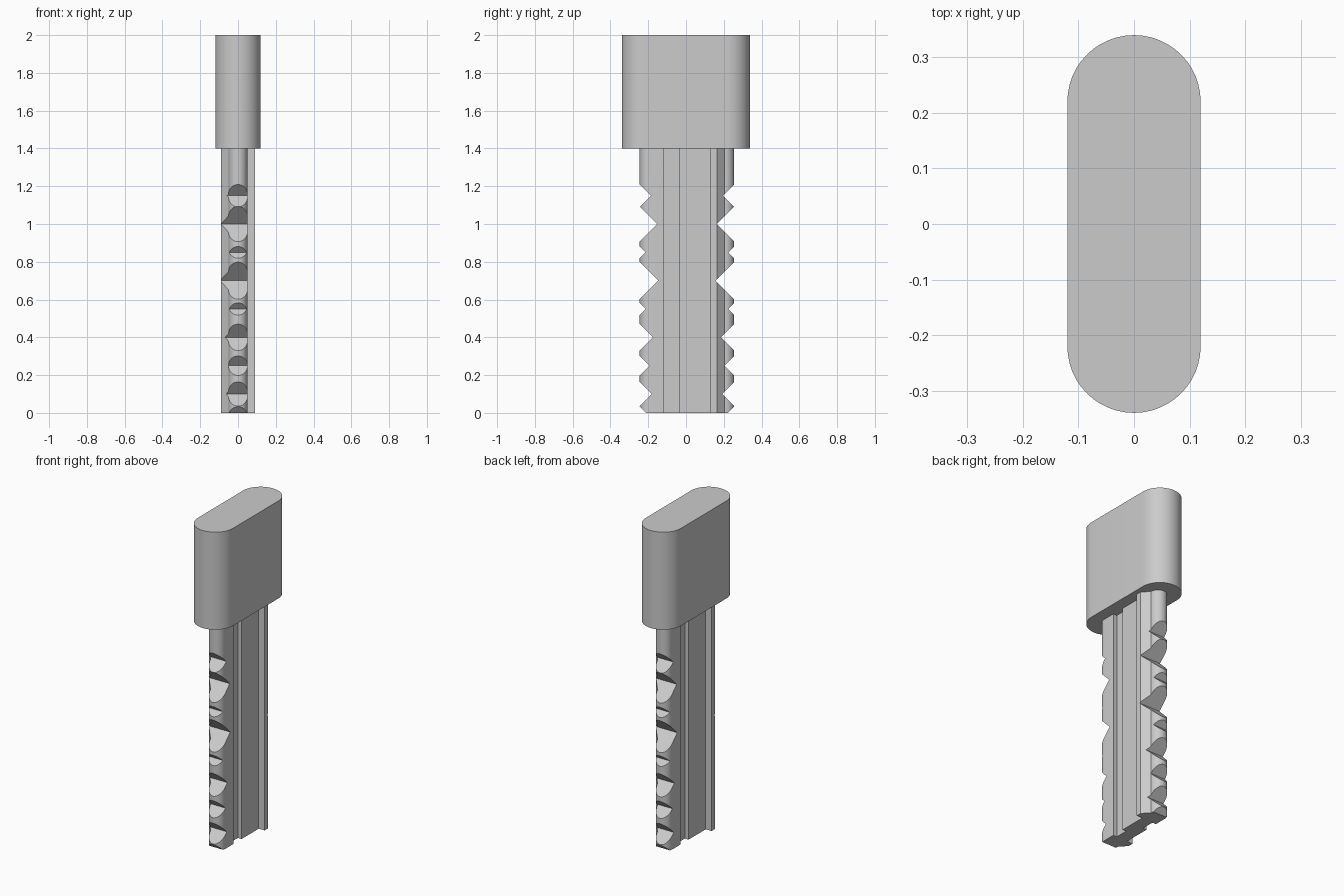
import bpy
import bmesh
from math import pi, cos, sin, radians
from mathutils import Vector

default = bpy.data.objects.get("Cube")
if default:
    bpy.data.objects.remove(default, do_unlink=True)

metal = bpy.data.materials.new("grey_metal")
metal.use_nodes = True
GREY = (0.6, 0.6, 0.6, 1)
metal.diffuse_color = GREY
metal.node_tree.nodes["Principled BSDF"].inputs["Base Color"].default_value = GREY


def prism(name, points, direction):
    """Closed solid between an outline of 3D points and its shifted copy."""
    bm = bmesh.new()
    near = [bm.verts.new(p) for p in points]
    far = [bm.verts.new(Vector(p) + Vector(direction)) for p in points]
    bm.faces.new(near[::-1])
    bm.faces.new(far)
    for i in range(len(near)):
        bm.faces.new((near[i - 1], near[i], far[i], far[i - 1]))
    if bm.calc_volume(signed=True) < 0:
        bmesh.ops.reverse_faces(bm, faces=bm.faces)
    mesh = bpy.data.meshes.new(name)
    bm.to_mesh(mesh)
    bm.free()
    mesh.materials.append(metal)
    obj = bpy.data.objects.new(name, mesh)
    bpy.context.collection.objects.link(obj)
    return obj


def front_arc(radius, centre_y, steps=24):
    """Half circle bulging to the front."""
    angles = [pi + pi * i / steps for i in range(steps + 1)]
    return [(radius * cos(a), centre_y + radius * sin(a)) for a in angles]


def two_fold(half):
    """Complete an outline by turning its half about the centre."""
    return half + [(-x, -y) for x, y in half]


def select_only(obj):
    bpy.ops.object.select_all(action="DESELECT")
    obj.select_set(True)
    bpy.context.view_layer.objects.active = obj


# Handle: rounded slab
handle = prism("handle", [(x, y, 1.4) for x, y in two_fold(front_arc(0.12, -0.22))],
               (0, 0, 0.6))

# Blade: round edges, a groove and a shoulder on each side
SHIFT, HALF = 0.005, 0.25
side = [(0.05, -0.122), (0.025, -0.122), (0.025, -0.042), (0.05, -0.042),
        (0.05, 0.125), (0.09, 0.125), (0.09, 0.158)]
section = two_fold(front_arc(0.05, -0.2) + side)
blade = prism("blade", [(x, y + SHIFT, 0) for x, y in section], (0, 0, 1.42))

# Notches: height and depth of each V cut, the same on both edges
notches = [(-0.05, 0.083), (0.1, 0.064), (0.25, 0.052), (0.4, 0.07), (0.55, 0.032),
           (0.7, 0.098), (0.85, 0.031), (1.0, 0.093), (1.15, 0.059)]
GAP = 0.001
select_only(blade)
for sign in (-1, 1):
    for z, depth in notches:
        reach = depth + GAP
        wedge = [(HALF + GAP, z - reach), (HALF - depth, z), (HALF + GAP, z + reach)]
        cutter = prism("notch_cutter",
                       [(-0.2, sign * y + SHIFT, h) for y, h in wedge], (0.4, 0, 0))
        cut = blade.modifiers.new("notch", "BOOLEAN")
        cut.operation = "DIFFERENCE"
        cut.solver = "EXACT"
        cut.object = cutter
        bpy.ops.object.modifier_apply(modifier=cut.name)
        bpy.data.objects.remove(cutter, do_unlink=True)

for part in (handle, blade):
    select_only(part)
    bpy.ops.object.shade_smooth_by_angle(angle=radians(25))
